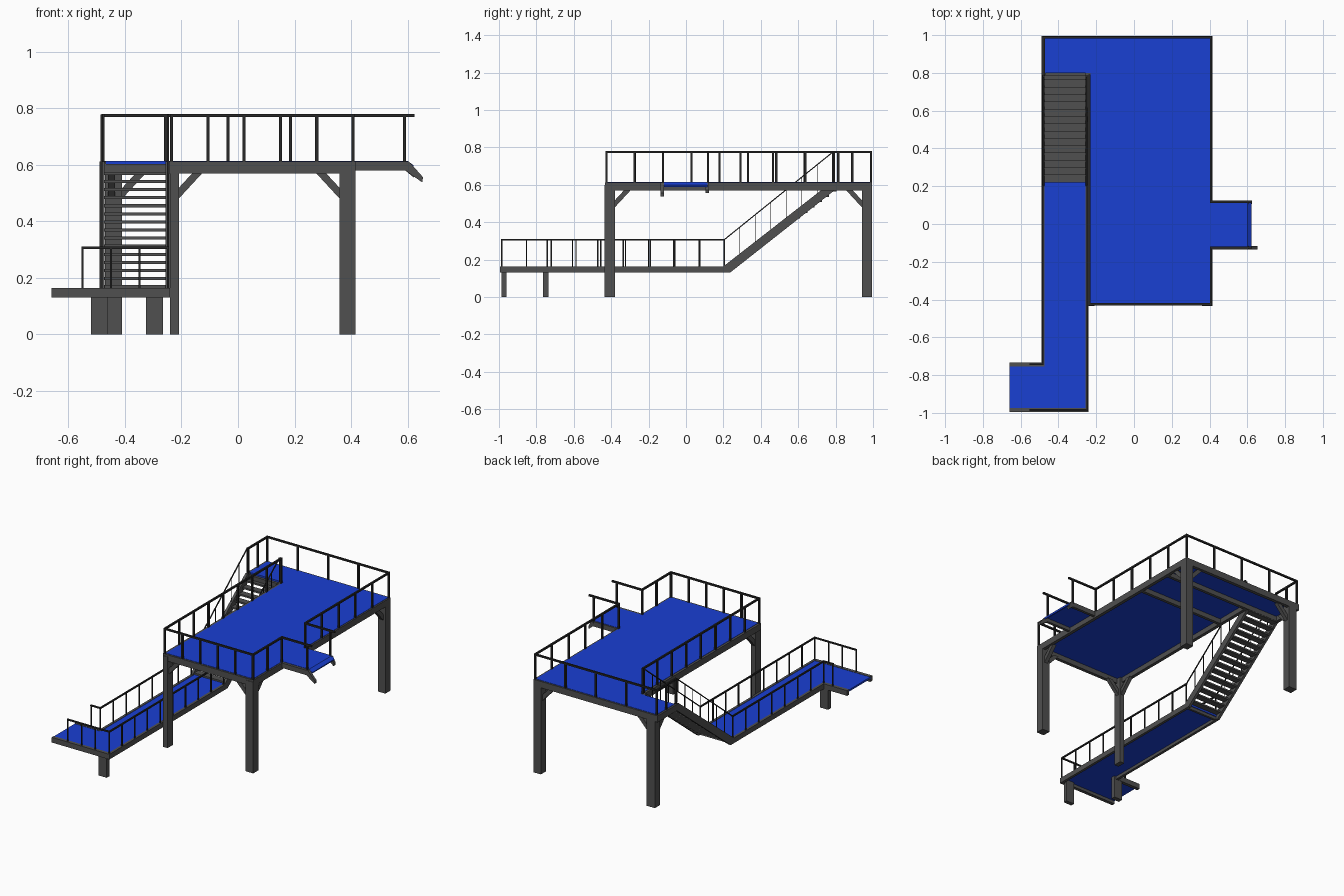
import bpy, bmesh
from mathutils import Vector, Matrix

blue = bpy.data.materials.new("blue_deck")
blue.diffuse_color = (0.01, 0.05, 0.65, 1)
dark = bpy.data.materials.new("dark_steel")
dark.diffuse_color = (0.08, 0.08, 0.08, 1)
rail_mat = bpy.data.materials.new("rail_black")
rail_mat.diffuse_color = (0.02, 0.02, 0.02, 1)


def finish(bm, name, mat):
    bmesh.ops.recalc_face_normals(bm, faces=bm.faces)
    me = bpy.data.meshes.new(name)
    bm.to_mesh(me)
    bm.free()
    me.materials.append(mat)
    ob = bpy.data.objects.new(name, me)
    bpy.context.collection.objects.link(ob)
    return ob


def add_box(bm, x0, x1, y0, y1, z0, z1):
    m = Matrix.Translation(((x0 + x1) / 2, (y0 + y1) / 2, (z0 + z1) / 2)) @ \
        Matrix.Diagonal((x1 - x0, y1 - y0, z1 - z0, 1))
    bmesh.ops.create_cube(bm, size=1, matrix=m)


def boxes(name, mat, items):
    bm = bmesh.new()
    for b in items:
        add_box(bm, *b)
    return finish(bm, name, mat)


def add_prism(bm, pts, axis, a, b):
    """Extrude a 2D profile (other two axes in order) from a to b along axis."""
    def put(p, d):
        c = list(p)
        c.insert(axis, d)
        return bm.verts.new(c)
    f = bm.faces.new([put(p, a) for p in pts])
    r = bmesh.ops.extrude_face_region(bm, geom=[f])
    v = [g for g in r["geom"] if isinstance(g, bmesh.types.BMVert)]
    d = Vector((0, 0, 0))
    d[axis] = b - a
    bmesh.ops.translate(bm, verts=v, vec=d)


def add_bar(bm, a, b, w):
    a, b = Vector(a), Vector(b)
    d = b - a
    m = Matrix.Translation((a + b) / 2) @ d.to_track_quat('Z', 'Y').to_matrix().to_4x4() @ \
        Matrix.Diagonal((w, w, d.length + w * 0.8, 1))
    bmesh.ops.create_cube(bm, size=1, matrix=m)


def railing(name, spans, height, w=0.011):
    """spans: (start, end, segments, post width); points lie on the top rail."""
    bm = bmesh.new()
    for a, b, n, pw in spans:
        a, b = Vector(a), Vector(b)
        add_bar(bm, a, b, w)
        for i in range(n + 1):
            p = a.lerp(b, i / n)
            add_bar(bm, p - Vector((0, 0, height)), p, pw)
    finish(bm, name, rail_mat)


# Upper platform deck and its frame
boxes("upper_deck", blue, [(-0.23, 0.405, -0.42, 0.985, 0.603, 0.614),
                           (-0.478, -0.23, 0.80, 0.985, 0.603, 0.614)])
Z = (0.57, 0.612)
boxes("upper_frame", dark, [
    (-0.245, 0.415, -0.432, -0.41, *Z), (0.393, 0.415, -0.432, 0.995, *Z),
    (-0.49, 0.415, 0.973, 0.995, *Z), (-0.245, -0.223, -0.432, 0.80, *Z),
    (-0.49, -0.468, 0.79, 0.995, *Z), (-0.49, 0.41, 0.785, 0.805, 0.57, 0.602),
    (-0.235, 0.41, 0.54, 0.56, 0.57, 0.602)])

# Main legs
boxes("main_legs", dark, [
    (-0.24, -0.208, -0.435, -0.38, 0, 0.6), (0.36, 0.415, -0.435, -0.38, 0, 0.6),
    (-0.47, -0.41, 0.94, 0.995, 0, 0.6), (0.36, 0.415, 0.94, 0.995, 0, 0.6)])


# Diagonal braces at each leg
bm = bmesh.new()
def brace(c, s, axis, a, b):
    pts = [(c, 0.48), (c + s * 0.085, 0.572), (c + s * 0.05, 0.572), (c, 0.518)]
    add_prism(bm, pts, axis, a, b)
for c, s, y in [(-0.21, 1, -0.42), (0.36, -1, -0.42), (-0.41, 1, 0.955), (0.36, -1, 0.955)]:
    brace(c, s, 1, y, y + 0.025)
for c, s, x in [(-0.38, 1, -0.238), (-0.38, 1, 0.375), (0.94, -1, -0.46), (0.94, -1, 0.375)]:
    brace(c, s, 0, x, x + 0.025)
finish(bm, "leg_braces", dark)

# Side balcony with drooping end
bm = bmesh.new()
add_prism(bm, [(0.40, 0.614), (0.60, 0.614), (0.622, 0.598), (0.618, 0.588),
               (0.597, 0.603), (0.40, 0.603)], 1, -0.118, 0.115)
finish(bm, "balcony_deck", blue)
bm = bmesh.new()
for y, x, z in [(-0.135, 0.655, 0.538), (0.105, 0.625, 0.555)]:
    add_prism(bm, [(0.40, 0.612), (0.605, 0.612), (x, z + 0.018), (x - 0.003, z),
                   (0.592, 0.58), (0.40, 0.58)], 1, y, y + 0.018)
finish(bm, "balcony_beams", dark)

# Lower walkway
boxes("lower_deck", blue, [(-0.478, -0.25, -0.975, 0.225, 0.15, 0.162),
                           (-0.66, -0.478, -0.975, -0.75, 0.15, 0.162)])
Z = (0.13, 0.164)
boxes("lower_frame", dark, [
    (-0.49, -0.473, -0.75, 0.22, *Z), (-0.257, -0.24, -0.995, 0.22, *Z),
    (-0.66, -0.24, -0.995, -0.973, *Z), (-0.66, -0.473, -0.755, -0.733, *Z),
    (-0.48, -0.25, 0.205, 0.22, 0.13, 0.15)])
boxes("lower_legs", dark, [(-0.325, -0.265, -0.987, -0.96, 0, 0.15),
                           (-0.52, -0.46, -0.765, -0.735, 0, 0.15)])

# Stair stringers and treads
bm = bmesh.new()
for x in (-0.49, -0.257):
    add_prism(bm, [(0.20, 0.13), (0.235, 0.13), (0.80, 0.575), (0.80, 0.612),
                   (0.775, 0.612), (0.20, 0.164)], 0, x, x + 0.017)
finish(bm, "stair_stringers", dark)
N = 15
boxes("stair_treads", dark, [
    (-0.475, -0.255, 0.22 + 0.58 * i / N, 0.22 + 0.58 * i / N + 0.042,
     0.163 + 0.43 * i / N, 0.174 + 0.43 * i / N) for i in range(N)])

# Railings
H, P, T = 0.775, 0.011, 0.004
railing("front_railing", [
    ((-0.235, 0.785, H), (-0.235, -0.425, H), 8, P),
    ((-0.235, -0.425, H), (0.407, -0.425, H), 5, P),
    ((0.407, -0.425, H), (0.407, -0.124, H), 2, P),
    ((0.407, -0.124, H), (0.59, -0.124, H), 1, P),
    ((0.59, -0.124, H), (0.62, -0.124, H), 1, 0.001)][:4], 0.17)
railing("back_railing", [
    ((0.59, 0.118, H), (0.407, 0.118, H), 1, P),
    ((0.407, 0.118, H), (0.407, 0.988, H), 5, P),
    ((0.407, 0.988, H), (-0.478, 0.988, H), 4, P),
    ((-0.478, 0.988, H), (-0.478, 0.79, H), 2, P)], 0.17)
bm = bmesh.new()
for y in (-0.124, 0.118):
    add_bar(bm, (0.59, y, H), (0.62, y, H), 0.011)
finish(bm, "balcony_rail_ends", rail_mat)
L = 0.307
railing("lower_outer_railing", [((-0.483, 0.205, L), (-0.483, -0.742, L), 7, 0.007),
                                ((-0.483, -0.742, L), (-0.55, -0.742, L), 1, 0.007)], 0.15, 0.009)
railing("lower_inner_railing", [((-0.248, 0.205, L), (-0.248, -0.985, L), 9, 0.007),
                                ((-0.248, -0.985, L), (-0.55, -0.985, L), 3, 0.007)], 0.15, 0.009)
railing("stair_railing", [((x, 0.205, L), (x, 0.785, H), 7, T) for x in (-0.483, -0.248)],
        0.155, 0.006)
